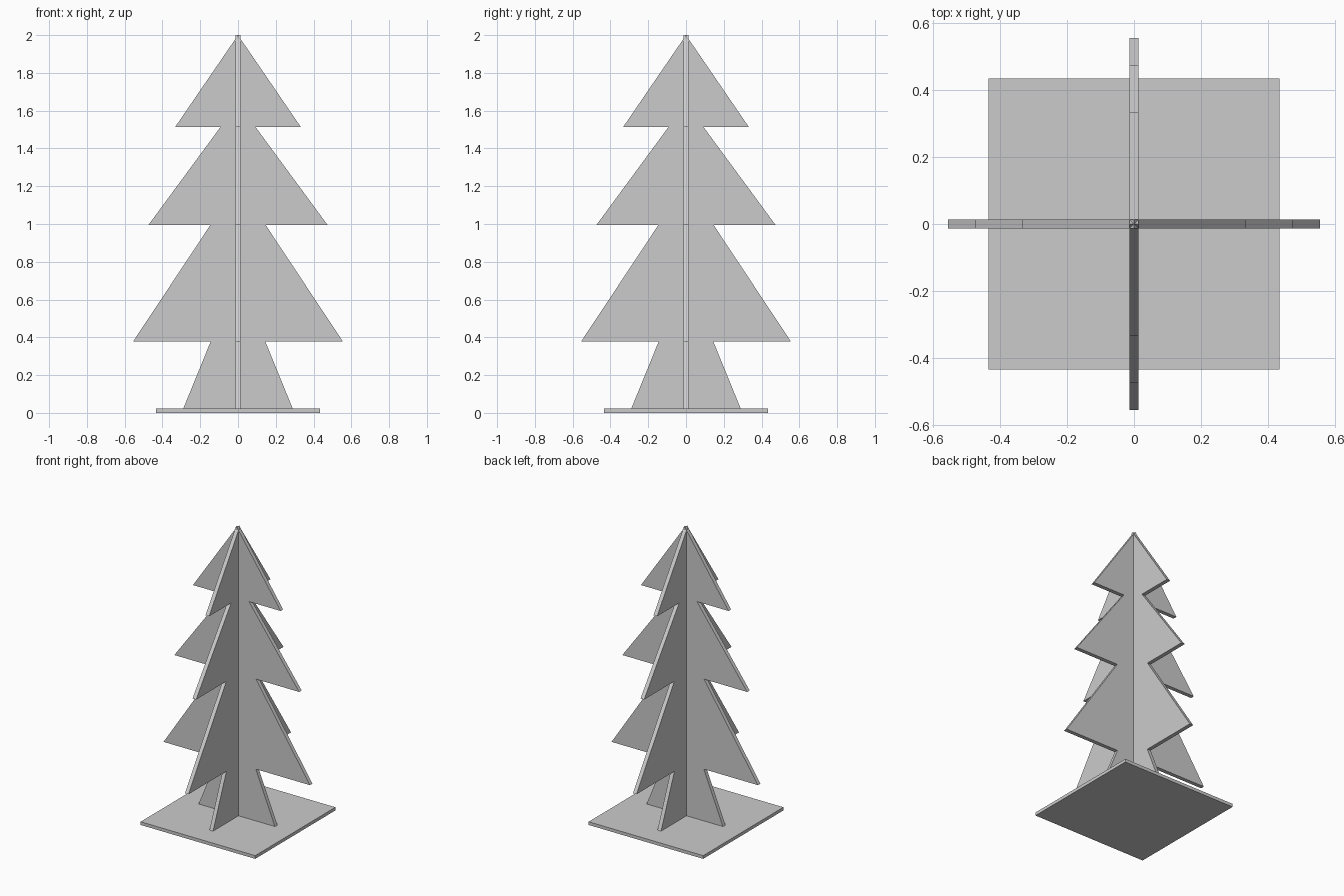
import bpy
import bmesh
from math import pi
from mathutils import Matrix

cube = bpy.data.objects.get("Cube")
if cube:
    bpy.data.objects.remove(cube, do_unlink=True)

# Single plain material
grey = bpy.data.materials.new("plain_grey")
grey.use_nodes = True
colour = (0.6, 0.6, 0.6, 1)
grey.diffuse_color = colour
grey.node_tree.nodes["Principled BSDF"].inputs["Base Color"].default_value = colour

THICK = 0.027
BASE_HALF, BASE_TOP = 0.435, 0.022

# Right half of the tree outline, from trunk foot to tip: (half width, height)
HALF = [(0.29, BASE_TOP), (0.145, 0.377), (0.556, 0.377), (0.146, 0.995),
        (0.474, 0.995), (0.093, 1.513), (0.333, 1.513)]
OUTLINE = HALF + [(0, 2)] + [(-x, z) for x, z in reversed(HALF)]


def extruded(name, points, depth, matrix):
    """Extrude a flat outline along its normal, centred on its plane."""
    bm = bmesh.new()
    face = bm.faces.new([bm.verts.new((x, y, -depth / 2)) for x, y in points])
    new = bmesh.ops.extrude_face_region(bm, geom=[face], use_keep_orig=True)
    verts = [g for g in new["geom"] if isinstance(g, bmesh.types.BMVert)]
    bmesh.ops.translate(bm, verts=verts, vec=(0, 0, depth))
    bmesh.ops.recalc_face_normals(bm, faces=bm.faces)
    bm.transform(matrix)
    mesh = bpy.data.meshes.new(name)
    bm.to_mesh(mesh)
    bm.free()
    mesh.materials.append(grey)
    obj = bpy.data.objects.new(name, mesh)
    bpy.context.collection.objects.link(obj)
    return obj


# Two identical interlocking tree panels, crossed at a right angle
upright = Matrix.Rotation(pi / 2, 4, "X")
extruded("tree_panel_across", OUTLINE, THICK, upright)
extruded("tree_panel_lengthwise", OUTLINE, THICK,
         Matrix.Rotation(pi / 2, 4, "Z") @ upright)

# Square base plate
corners = [(sx * BASE_HALF, sy * BASE_HALF)
           for sx, sy in ((-1, -1), (1, -1), (1, 1), (-1, 1))]
extruded("base_plate", corners, BASE_TOP,
         Matrix.Translation((0, 0, BASE_TOP / 2)))
